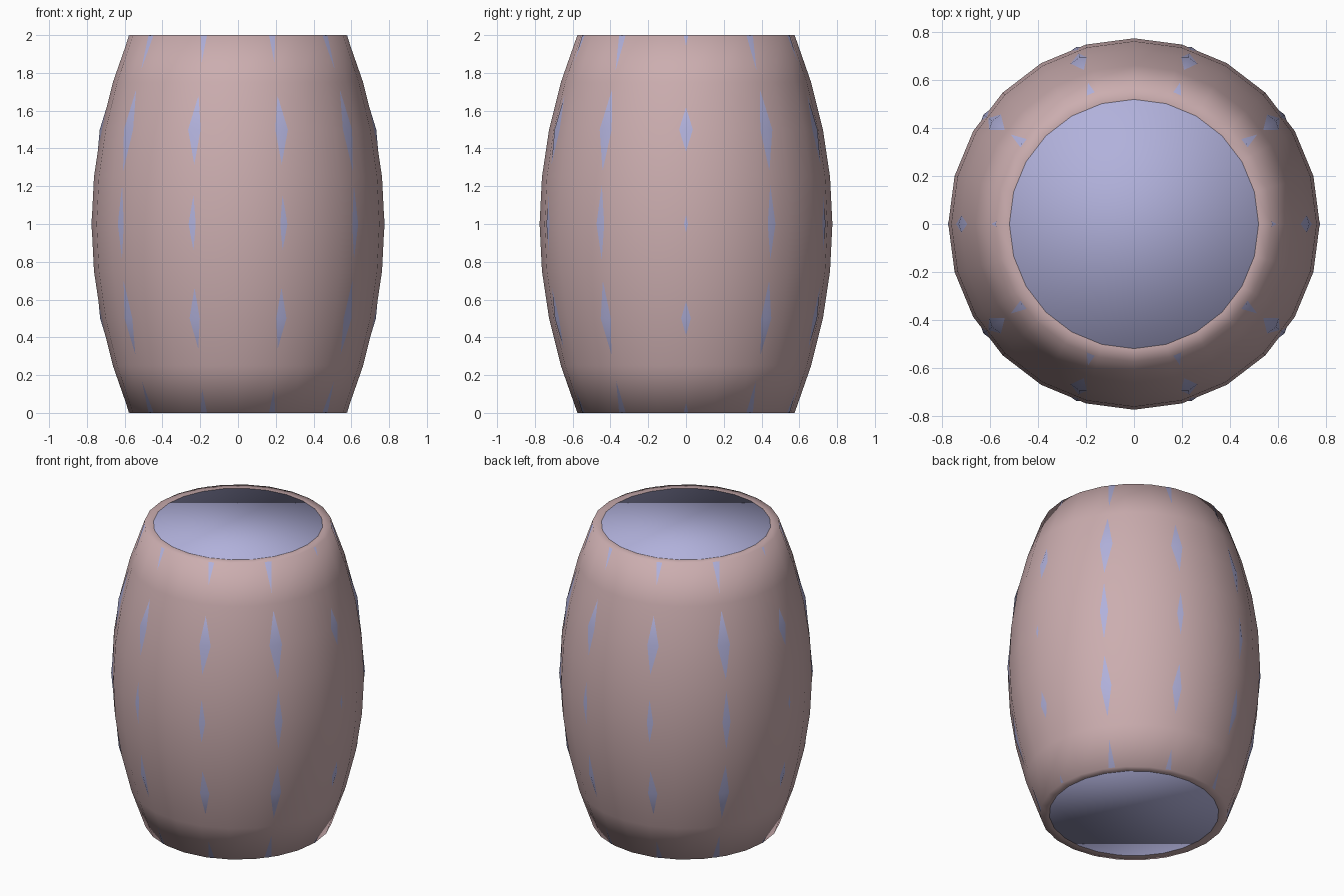
import bpy, bmesh, math

if "Cube" in bpy.data.objects:
    bpy.data.objects.remove(bpy.data.objects["Cube"])


def material(name, rgb):
    m = bpy.data.materials.new(name)
    m.diffuse_color = (*rgb, 1.0)
    m.use_nodes = True
    m.node_tree.nodes["Principled BSDF"].inputs["Base Color"].default_value = m.diffuse_color
    return m


def lathe(name, profile, sides, mat, caps=False, inward=False):
    """Revolve (radius, z) points around z with a given number of sides."""
    bm = bmesh.new()
    rings = []
    for r, z in profile:
        rings.append([bm.verts.new((r * math.cos(2 * math.pi * i / sides),
                                    r * math.sin(2 * math.pi * i / sides), z))
                      for i in range(sides)])
    for a, b in zip(rings, rings[1:]):
        for i in range(sides):
            j = (i + 1) % sides
            bm.faces.new((a[i], a[j], b[j], b[i]))
    if caps:
        bm.faces.new(rings[0][::-1])
        bm.faces.new(rings[-1])
    if inward:
        bmesh.ops.reverse_faces(bm, faces=bm.faces[:])
    for f in bm.faces:
        f.smooth = True
    mesh = bpy.data.meshes.new(name)
    bm.to_mesh(mesh)
    bm.free()
    mesh.materials.append(mat)
    ob = bpy.data.objects.new(name, mesh)
    bpy.context.collection.objects.link(ob)
    return ob


pink = material("dusty pink", (0.60, 0.42, 0.43))
lilac = material("pale lilac", (0.44, 0.44, 0.71))

# Bulging 24-sided shell with a narrow flat rim at both ends
wall = [(0.775 - 0.2 * (i / 4 - 1) ** 2, i / 4) for i in range(9)]
lathe("barrel_shell", [(0.52, 0.0)] + wall + [(0.52, 2.0)], 24, pink)

# Ten-sided core: closes both ends, its corners poke through the shell
core = [(0.578, 0.002), (0.730, 0.5), (0.777, 1.0), (0.732, 1.5), (0.578, 1.998)]
lathe("barrel_core", core, 10, lilac, caps=True, inward=True)
